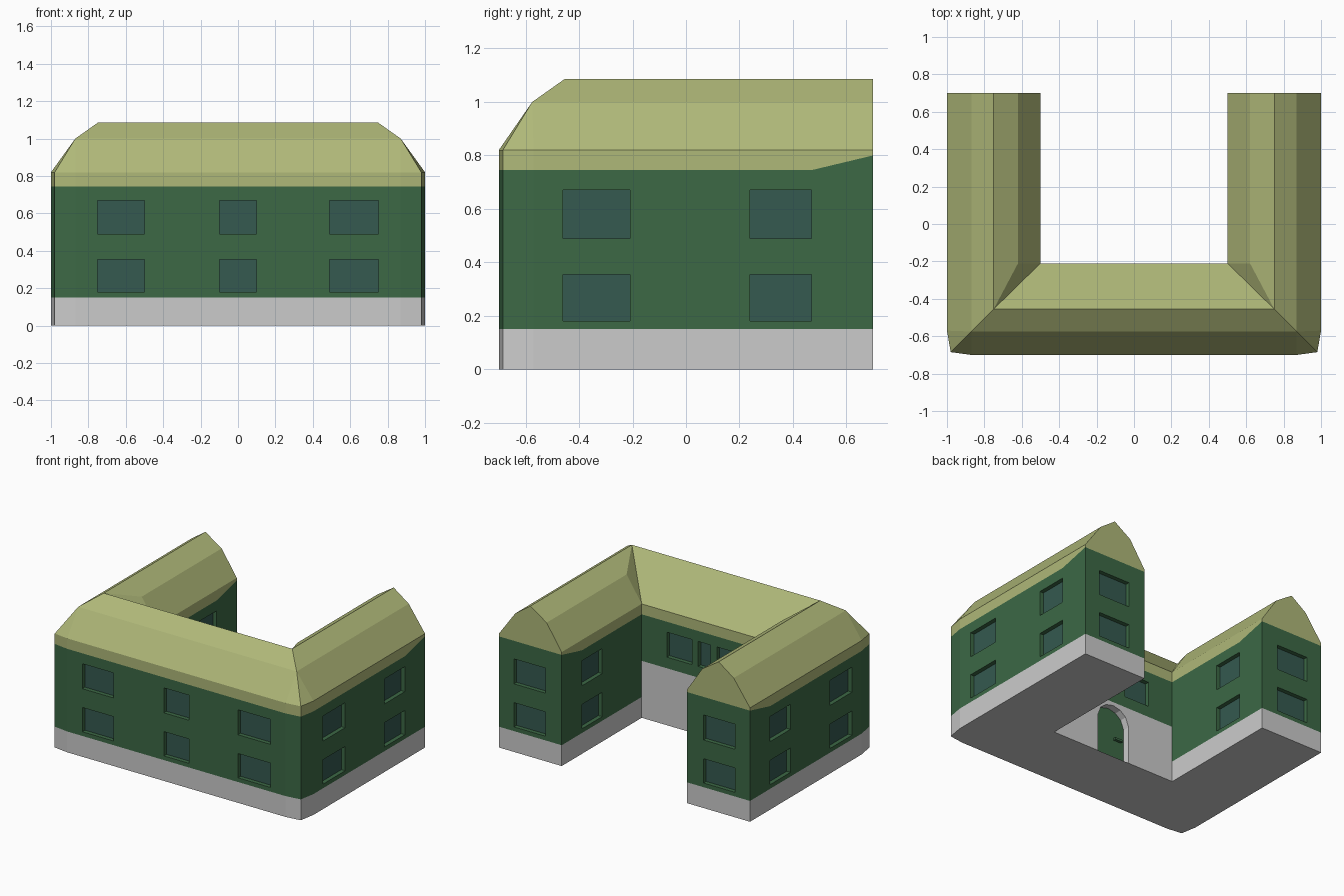
import bpy, bmesh
from mathutils import Vector

if "Cube" in bpy.data.objects:
    bpy.data.objects.remove(bpy.data.objects["Cube"])


def material(name, col):
    m = bpy.data.materials.new(name)
    m.diffuse_color = (*col, 1)
    m.use_nodes = True
    m.node_tree.nodes["Principled BSDF"].inputs["Base Color"].default_value = m.diffuse_color
    return m


GREEN = material("green_wall", (0.045, 0.14, 0.06))
ROOF = material("roof_tile", (0.43, 0.48, 0.19))
GLASS = material("window_glass", (0.035, 0.10, 0.08))


def make(name, faces, mat=None, recalc=False):
    bm = bmesh.new()
    for f in faces:
        bm.faces.new([bm.verts.new(p) for p in f])
    bmesh.ops.remove_doubles(bm, verts=bm.verts, dist=1e-4)
    if recalc:
        bmesh.ops.recalc_face_normals(bm, faces=bm.faces)
    me = bpy.data.meshes.new(name)
    bm.to_mesh(me)
    bm.free()
    if mat:
        me.materials.append(mat)
    ob = bpy.data.objects.new(name, me)
    bpy.context.collection.objects.link(ob)
    return ob


def wall_top(y):
    # wall rises slightly towards the gable ends
    return 0.80 if y > 0.69 else 0.745


# Footprint, counter-clockwise: start corner and window spans measured from it
COURT = 6
outline = [
    ((-0.87, -0.70), [(0.12, 0.37), (0.77, 0.97), (1.36, 1.62)]),
    ((0.87, -0.70), []),
    ((0.98, -0.685), []),
    ((1.0, -0.57), [(0.11, 0.36), (0.81, 1.04)]),
    ((1.0, 0.70), [(0.12, 0.37)]),
    ((0.5, 0.70), [(0.23, 0.46)]),
    ((0.5, -0.21), [(0.20, 0.40), (0.45, 0.55), (0.60, 0.80)]),
    ((-0.5, -0.21), [(0.45, 0.68)]),
    ((-0.5, 0.70), [(0.13, 0.38)]),
    ((-1.0, 0.70), [(0.23, 0.46), (0.91, 1.16)]),
    ((-1.0, -0.57), []),
    ((-0.98, -0.685), []),
]
DEPTH = 0.03
base, walls, panes = [], [], []

for i, (a, spans) in enumerate(outline):
    b = outline[(i + 1) % len(outline)][0]
    a, b = Vector((*a, 0)), Vector((*b, 0))
    length = (b - a).length
    d = (b - a).normalized()
    inward = Vector((-d.y, d.x, 0)) * DEPTH
    zs = [0.41, 0.49, 0.67, 9] if i == COURT else [0.15, 0.18, 0.355, 0.49, 0.67, 9]
    us = [0] + [u for s in spans for u in s] + [length]

    def pt(u, z):
        p = a + d * u
        p.z = min(z, wall_top(p.y))
        return p

    for c in range(len(us) - 1):
        for r in range(len(zs) - 1):
            q = [pt(us[c], zs[r]), pt(us[c + 1], zs[r]),
                 pt(us[c + 1], zs[r + 1]), pt(us[c], zs[r + 1])]
            if c % 2 and r % 2:
                # recessed window
                k = [p + inward for p in q]
                panes.append(k)
                for j in range(4):
                    n = (j + 1) % 4
                    walls.append([q[j], q[n], k[n], k[j]])
            else:
                walls.append(q)
    if i != COURT:
        base.append([pt(0, 0), pt(length, 0), pt(length, 0.15), pt(0, 0.15)])

# Arched doorway in the tall courtyard plinth
half = [(0.13, 0), (0.13, 0.27), (0.105, 0.335), (0.06, 0.37), (0, 0.385)]
arch = half + [(-x, z) for x, z in half[-2::-1]]
Y, YD = -0.21, -0.26
base.append([(x, Y, z) for x, z in
             [(0.5, 0)] + arch + [(-0.5, 0), (-0.5, 0.41), (0.5, 0.41)]])
for (x0, z0), (x1, z1) in zip(arch, arch[1:]):
    base.append([(x0, Y, z0), (x0, YD, z0), (x1, YD, z1), (x1, Y, z1)])
base.append([(*p, 0) for p, _ in reversed(outline)])
# courtyard plinth return above the low plinth is covered by the wing walls
make("plinth", base)
make("walls", walls, GREEN)
make("window_panes", panes, GLASS)
make("door", [[(x, YD, z) for x, z in reversed(arch)]], GREEN, False).data.flip_normals()

# Door handle
bpy.ops.mesh.primitive_cube_add(size=1, location=(-0.075, YD + 0.01, 0.17))
handle = bpy.context.object
handle.name = "door_handle"
handle.scale = (0.06, 0.02, 0.015)
handle.data.materials.append(GREEN)

# Roof: right half, mirrored
E, M, R = 0.82, 1.0, 1.085
B = 0.70
roof = []
outer = [(0, -0.7), (0.87, -0.7), (0.98, -0.685), (1, -0.57), (1, 0.47), (1, B)]
inner = [(0.5, B), (0.5, 0.47), (0.5, -0.21), (0, -0.21)]
for path in (outer, inner):
    for p, q in zip(path, path[1:]):
        roof.append([(*p, wall_top(p[1])), (*q, wall_top(q[1])), (*q, E), (*p, E)])
mid, hip = (0.87, -0.575, M), (0.75, -0.455, R)
v0, v1, v2 = (0.5, Y, E), (0.62, Y, M), (0.75, Y, R)
roof += [
    # street slope and corner
    [(0, -0.7, E), (0.87, -0.7, E), mid, (0, -0.575, M)],
    [(0, -0.575, M), mid, hip, (0, -0.455, R)],
    [(0.87, -0.7, E), (0.98, -0.685, E), mid],
    [(0.98, -0.685, E), (1, -0.57, E), mid],
    # wing slopes
    [(1, -0.57, E), (1, 0.47, E), (1, B, E), (0.87, B, M), mid],
    [mid, (0.87, B, M), (0.75, B, R), v2, hip],
    [v2, (0.75, B, R), (0.62, B, M), v1],
    [v1, (0.62, B, M), (0.5, B, E), (0.5, 0.47, E), v0],
    # courtyard slope and valley
    [v2, v1, hip], [v1, v0, hip],
    [(0, -0.455, R), hip, v0, (0, Y, E)],
    # gable
    [(1, B, 0.8), (1, B, E), (0.87, B, M), (0.75, B, R), (0.62, B, M),
     (0.5, B, E), (0.5, B, 0.8)],
]
ob = make("roof", roof, ROOF, True)
mod = ob.modifiers.new("mirror", 'MIRROR')
mod.use_axis[0] = True
